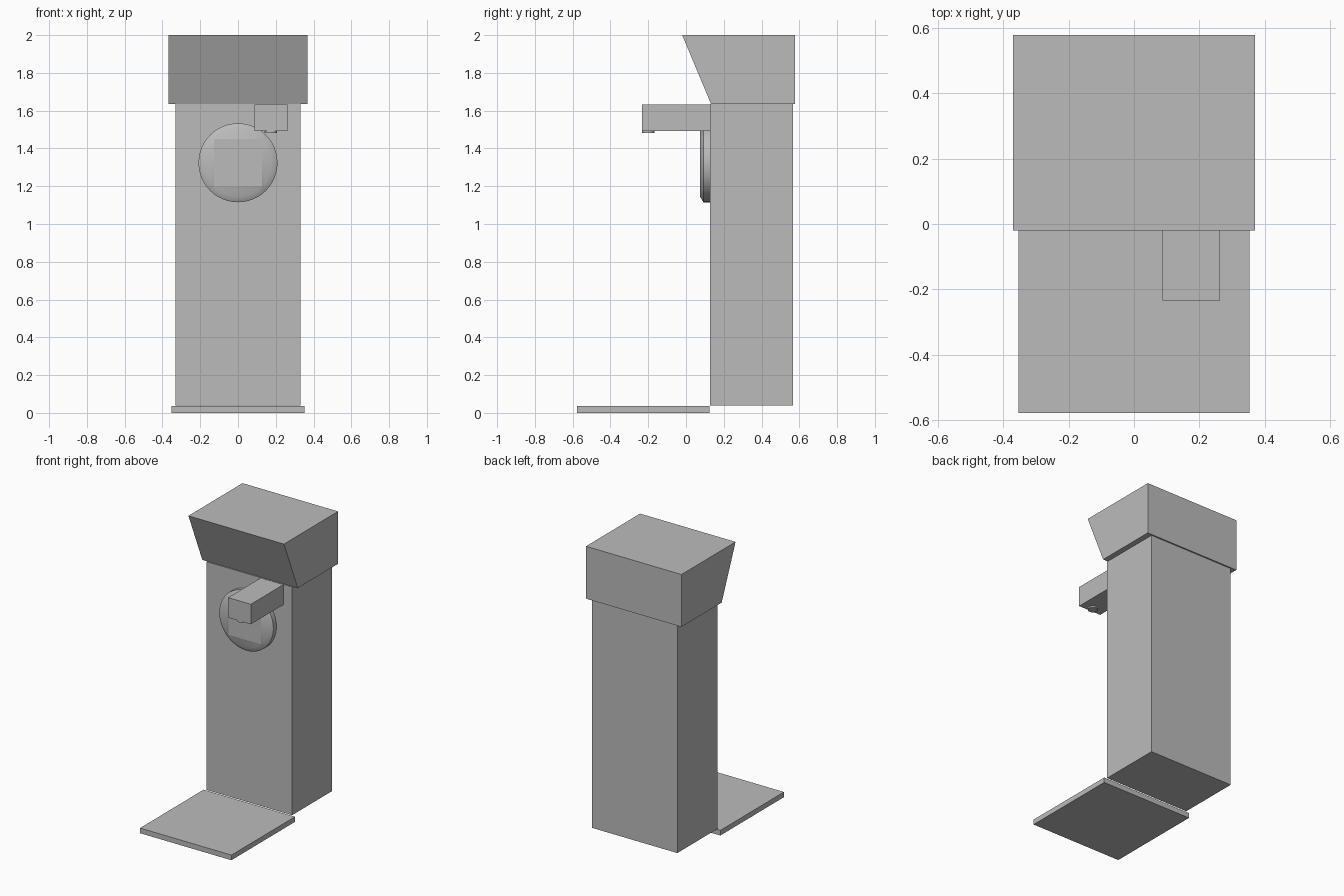
import bpy, bmesh, math
from mathutils import Vector

cube = bpy.data.objects.get("Cube")
if cube:
    bpy.data.objects.remove(cube, do_unlink=True)

grey = bpy.data.materials.new("plain grey")
grey.use_nodes = True
grey.diffuse_color = (0.5, 0.5, 0.5, 1)
grey.node_tree.nodes["Principled BSDF"].inputs["Base Color"].default_value = (0.5, 0.5, 0.5, 1)


def finish(name, bm):
    bmesh.ops.recalc_face_normals(bm, faces=bm.faces)
    mesh = bpy.data.meshes.new(name)
    bm.to_mesh(mesh)
    bm.free()
    mesh.materials.append(grey)
    obj = bpy.data.objects.new(name, mesh)
    bpy.context.collection.objects.link(obj)
    return obj


def extruded(name, x0, x1, profile):
    """Extrude a (y, z) side profile from x0 to x1."""
    bm = bmesh.new()
    face = bm.faces.new([bm.verts.new((x0, y, z)) for y, z in profile])
    result = bmesh.ops.extrude_face_region(bm, geom=[face])
    verts = [v for v in result["geom"] if isinstance(v, bmesh.types.BMVert)]
    bmesh.ops.translate(bm, verts=verts, vec=(x1 - x0, 0, 0))
    return finish(name, bm)


def box(name, x0, x1, y0, y1, z0, z1):
    return extruded(name, x0, x1, [(y0, z0), (y1, z0), (y1, z1), (y0, z1)])


# Body, foot plate and overhanging head
box("column", -0.33, 0.33, 0.126, 0.567, 0.04, 1.634)
box("foot_plate", -0.353, 0.353, -0.577, 0.125, 0, 0.036)
extruded("slanted_head", -0.369, 0.369,
         [(0.133, 1.634), (0.577, 1.634), (0.577, 2), (-0.02, 2)])

# Spout arm with its small round outlet
box("spout_arm", 0.087, 0.262, -0.233, 0.126, 1.492, 1.632)
bm = bmesh.new()
bmesh.ops.create_cone(bm, cap_ends=True, segments=16, radius1=0.033, radius2=0.033, depth=0.02)
bmesh.ops.translate(bm, verts=bm.verts, vec=(0.174, -0.2, 1.492))
finish("spout_outlet", bm)

# Round button: bevelled disc whose front holds a flat square
bm = bmesh.new()
SIDES = 48
QUARTER = SIDES // 4
rings = []
for radius, y in ((0.209, 0.126), (0.209, 0.092), (0.178, 0.074)):
    ring = []
    for i in range(SIDES):
        a = math.tau * i / SIDES + math.pi / 4
        ring.append(bm.verts.new((radius * math.cos(a), y, 1.324 + radius * math.sin(a))))
    rings.append(ring)
for low, high in zip(rings, rings[1:]):
    for i in range(SIDES):
        j = (i + 1) % SIDES
        bm.faces.new((low[i], low[j], high[j], high[i]))
bm.faces.new(rings[0])
front = rings[-1]
for q in range(4):
    bm.faces.new([front[(q * QUARTER + k) % SIDES] for k in range(QUARTER + 1)])
square = bm.faces.new(front[::QUARTER])
bm.normal_update()
bmesh.ops.recalc_face_normals(bm, faces=bm.faces)
for f in bm.faces:
    f.smooth = f is not square
for e in bm.edges:
    e.smooth = e.calc_face_angle(0) < math.radians(40)
finish("round_button", bm)
